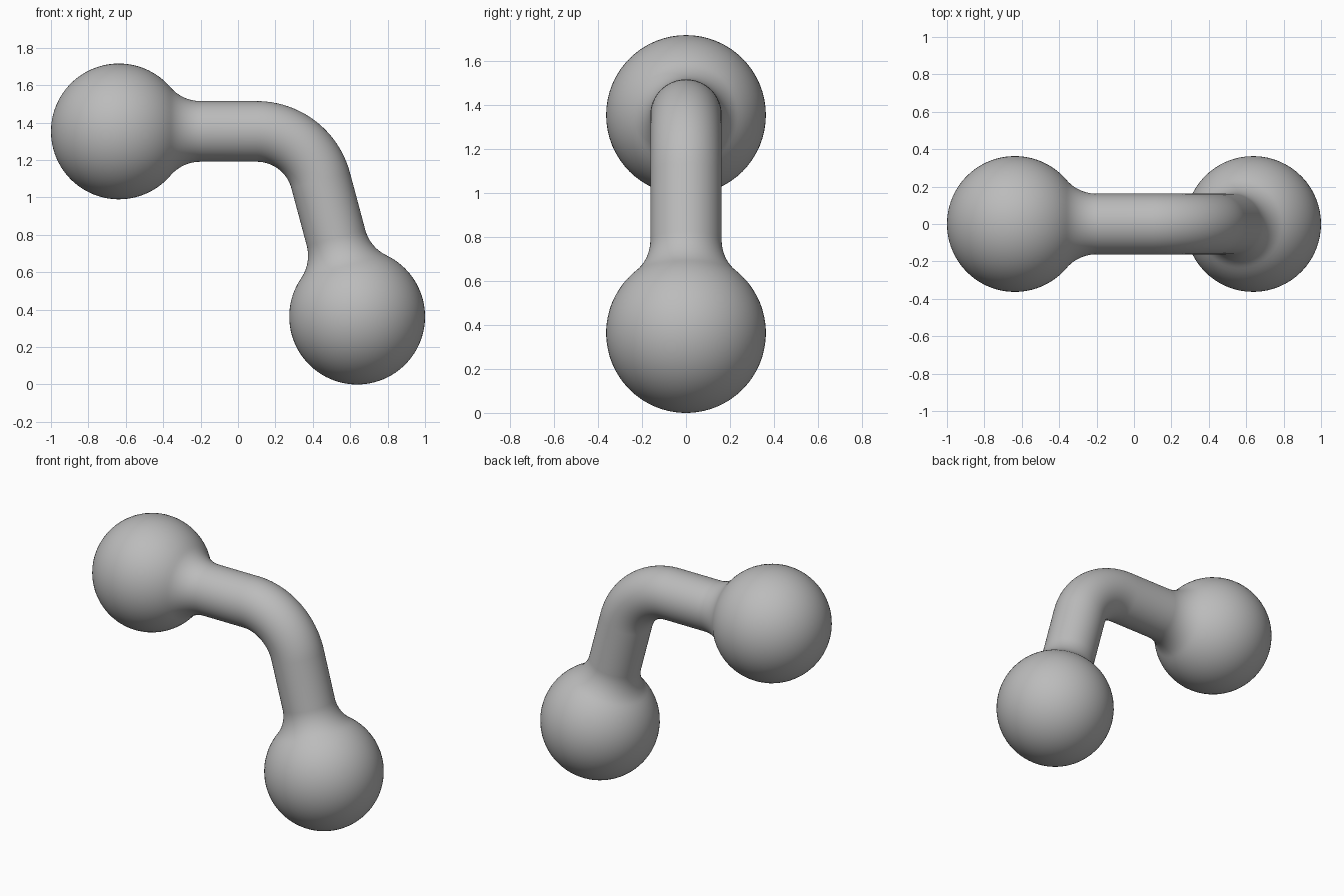
import bpy, bmesh
from math import sin, cos, tan, pi, radians, sqrt, atan2
from mathutils import Vector

cube = bpy.data.objects.get("Cube")
if cube:
    bpy.data.objects.remove(cube, do_unlink=True)

BALL, TUBE, BLEND = 0.363, 0.162, 0.437   # ball radius, tube radius, blend start
SIDES = 64
TURN = radians(75)
start = Vector((-0.637, 0, 1.353))
end = Vector((0.637, 0, 0.363))

# Centre line: straight, circular bend, straight
along = Vector((1, 0, 0))
down = Vector((cos(TURN), 0, -sin(TURN)))
leg2 = (start.z - end.z) / sin(TURN)
corner = end - down * leg2
BEND = 0.354
tangent = BEND * tan(TURN / 2)
leg1 = corner.x - start.x - tangent
arc = BEND * TURN
total = leg1 + arc + leg2 - tangent


def frame(s):
    """Point and direction of the centre line at distance s."""
    if s <= leg1:
        return start + along * s, along
    if s >= leg1 + arc:
        return end - down * (total - s), down
    a = (s - leg1) / BEND
    p = start + along * leg1 + Vector((sin(a), 0, cos(a) - 1)) * BEND
    return p, Vector((cos(a), 0, -sin(a)))


def end_profile():
    """Distance and radius from a ball's pole to the plain tube."""
    f = (BLEND**2 + TUBE**2 - BALL**2) / (2 * (BALL - TUBE))
    meet = atan2(TUBE + f, BLEND)
    n = 36
    pts = []
    for i in range(1, n + 1):
        a = pi + (meet - pi) * i / n
        pts.append((BALL * cos(a), BALL * sin(a)))
    for i in range(1, 13):
        a = meet + (pi / 2 - meet) * i / 12
        pts.append((BLEND - f * cos(a), TUBE + f - f * sin(a)))
    return pts


# Rings: ball and blend, bend, then the same ball and blend reversed
cap = end_profile()
rings = list(cap)
rings += [(leg1 + arc * i / 24, TUBE) for i in range(25)]
rings += [(total - s, r) for s, r in reversed(cap)]

bm = bmesh.new()
side = Vector((0, 1, 0))
loops = []
for s, r in rings:
    p, d = frame(s)
    up = d.cross(side)
    loops.append([bm.verts.new(p + (side * cos(a) + up * sin(a)) * r)
                  for a in (2 * pi * k / SIDES for k in range(SIDES))])
for a, b in zip(loops, loops[1:]):
    for k in range(SIDES):
        j = (k + 1) % SIDES
        bm.faces.new((a[k], a[j], b[j], b[k]))
for loop, pole in ((loops[0], start - along * BALL), (loops[-1], end + down * BALL)):
    tip = bm.verts.new(pole)
    for k in range(SIDES):
        bm.faces.new((loop[k], loop[(k + 1) % SIDES], tip))
bmesh.ops.recalc_face_normals(bm, faces=bm.faces)
for face in bm.faces:
    face.smooth = True

mesh = bpy.data.meshes.new("bent_rod_with_balls")
bm.to_mesh(mesh)
bm.free()
rod = bpy.data.objects.new("bent_rod_with_balls", mesh)
bpy.context.collection.objects.link(rod)

# Plain grey material
grey = bpy.data.materials.new("plain_grey")
grey.use_nodes = True
colour = (0.5, 0.5, 0.5, 1)
grey.diffuse_color = colour
grey.node_tree.nodes["Principled BSDF"].inputs["Base Color"].default_value = colour
mesh.materials.append(grey)
